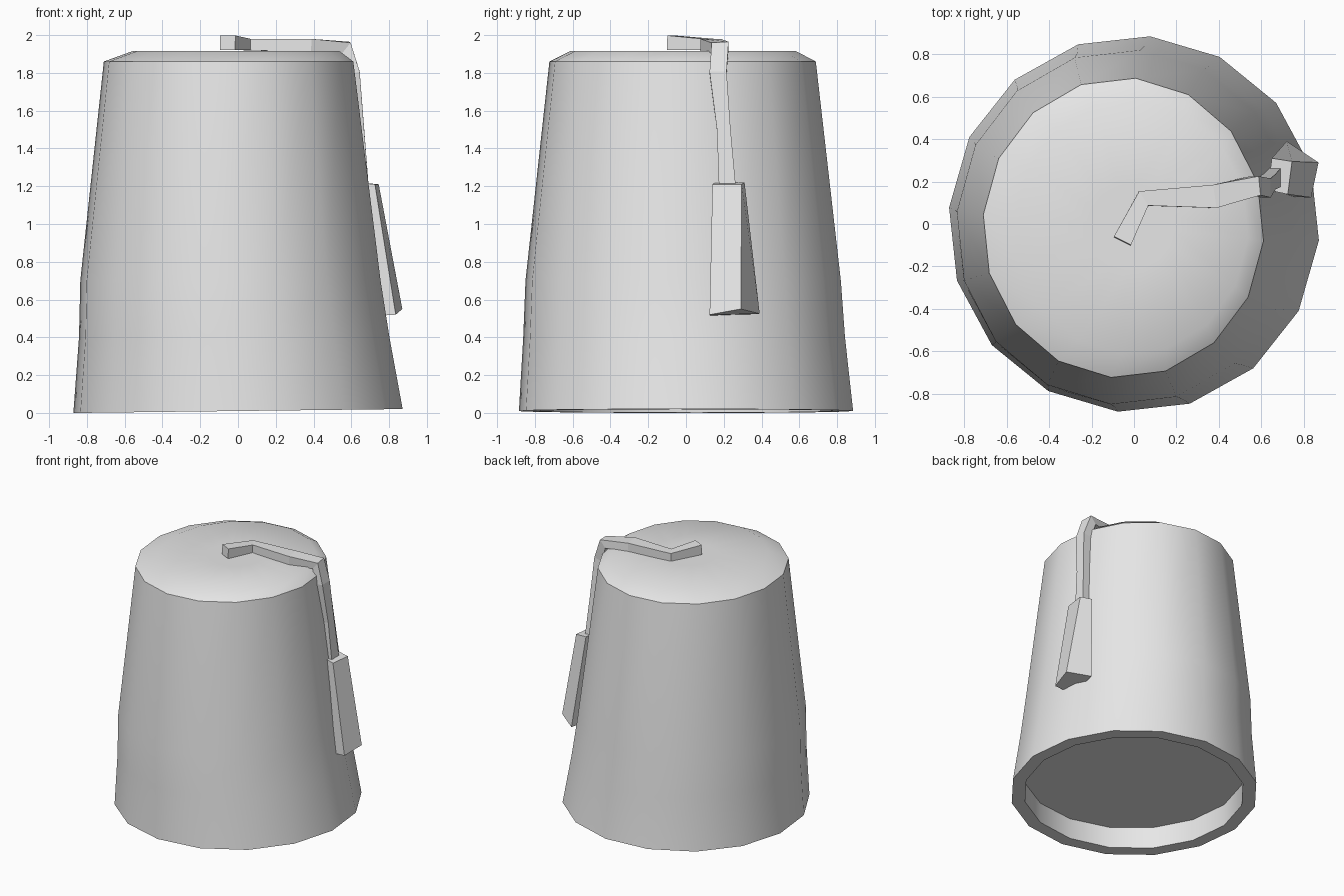
import bpy, bmesh
from math import radians, cos, sin
from mathutils import Vector

cube = bpy.data.objects.get("Cube")
if cube:
    bpy.data.objects.remove(cube, do_unlink=True)

grey = bpy.data.materials.new("light grey felt")
grey.use_nodes = True
GREY = (0.8, 0.8, 0.8, 1)
grey.diffuse_color = GREY
grey.node_tree.nodes["Principled BSDF"].inputs["Base Color"].default_value = GREY


def loft(name, rings, smooth_angle=None):
    """Skin a list of equal-sized point rings and cap both ends."""
    bm = bmesh.new()
    loops = [[bm.verts.new(p) for p in ring] for ring in rings]
    n = len(loops[0])
    for a, b in zip(loops, loops[1:]):
        for i in range(n):
            j = (i + 1) % n
            bm.faces.new((a[i], a[j], b[j], b[i]))
    bm.faces.new(loops[0])
    bm.faces.new(loops[-1])
    bmesh.ops.recalc_face_normals(bm, faces=bm.faces)
    mesh = bpy.data.meshes.new(name)
    bm.to_mesh(mesh)
    bm.free()
    mesh.materials.append(grey)
    obj = bpy.data.objects.new(name, mesh)
    bpy.context.collection.objects.link(obj)
    if smooth_angle:
        bpy.ops.object.select_all(action="DESELECT")
        obj.select_set(True)
        bpy.context.view_layer.objects.active = obj
        bpy.ops.object.shade_smooth_by_angle(angle=radians(smooth_angle))
    return obj


def oval(cx, cy, rx, ry, z, tilt=0.0, sides=16):
    """Slightly turned oval ring; tilt raises its left side."""
    ring = []
    for i in range(sides):
        a = radians(360 * i / sides - 5)
        x, y = cx + rx * cos(a), cy + ry * sin(a)
        ring.append((x, y, z + tilt * x))
    return ring


# Hat body: recessed underside, rim, leaning tapered wall, shallow crown
loft("hat_body", [
    oval(0, 0, 0.78, 0.79, 0.17),
    oval(0, 0, 0.78, 0.79, 0.01, 0.012),
    oval(0, 0, 0.875, 0.888, 0.01, 0.012),
    oval(-0.02, -0.01, 0.825, 0.855, 0.4),
    oval(-0.04, -0.015, 0.798, 0.838, 0.7),
    oval(-0.05, -0.018, 0.663, 0.708, 1.86),
    oval(-0.01, -0.015, 0.55, 0.6, 1.915),
    oval(-0.01, -0.015, 0.2, 0.2, 1.917),
], smooth_angle=40)

# Cord: square section following the crown, then hanging down the left side
# Each entry: centre, outward direction, half width, half thickness
cord = [
    ((-0.055, -0.08, 1.96), (0, 0, 1), 0.045, 0.038),
    ((0.045, 0.12, 1.95), (0, 0, 1), 0.04, 0.03),
    ((0.38, 0.13, 1.945), (0, 0, 1), 0.055, 0.035),
    ((0.57, 0.18, 1.935), (0.6, 0, 1), 0.045, 0.035),
    ((0.61, 0.17, 1.8), (1, 0, 0), 0.045, 0.035),
    ((0.64, 0.2, 1.5), (1, 0, 0), 0.036, 0.028),
    ((0.665, 0.22, 1.18), (1, 0, 0), 0.045, 0.028),
]
centres = [Vector(c[0]) for c in cord]
sections = []
for i, (c, out, w, h) in enumerate(cord):
    before = centres[max(i - 1, 0)]
    after = centres[min(i + 1, len(cord) - 1)]
    along = ((centres[i] - before).normalized() + (after - centres[i]).normalized()).normalized()
    side = along.cross(Vector(out)).normalized()
    up = side.cross(along).normalized()
    sections.append([centres[i] + side * w * s + up * h * t
                     for s, t in ((-1, -1), (1, -1), (1, 1), (-1, 1))])
loft("tassel_cord", sections)

# Tassel: four-sided block flaring toward the bottom
loft("tassel", [
    [(0.725, 0.14, 1.21), (0.745, 0.295, 1.21), (0.65, 0.31, 1.22), (0.63, 0.16, 1.22)],
    [(0.835, 0.125, 0.52), (0.87, 0.29, 0.55), (0.72, 0.39, 0.525), (0.68, 0.13, 0.51)],
])
